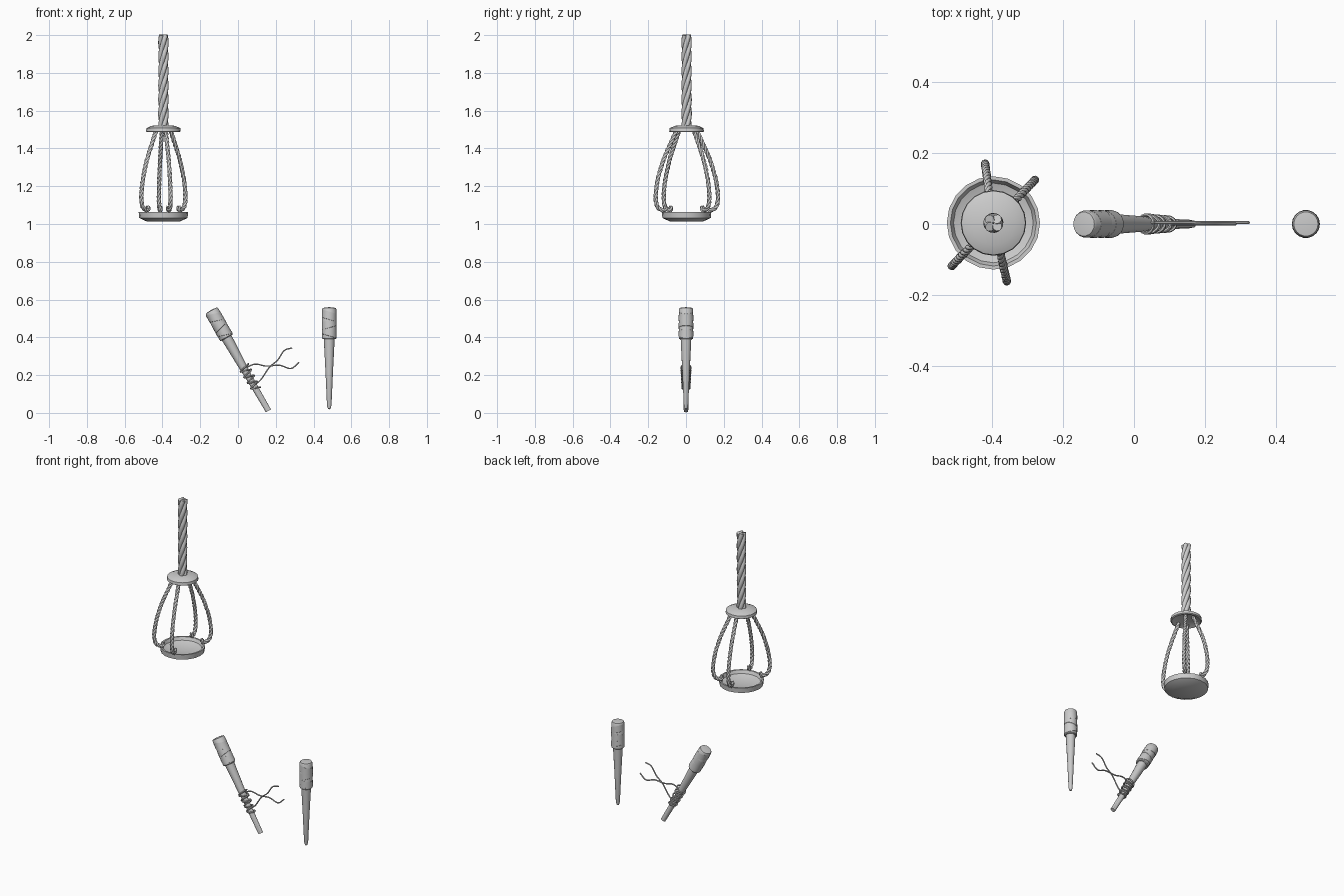
import bpy, bmesh, math
from mathutils import Vector, Matrix

if "Cube" in bpy.data.objects:
    bpy.data.objects.remove(bpy.data.objects["Cube"])


def finish(ob, angle=40):
    bpy.ops.object.select_all(action='DESELECT')
    ob.select_set(True)
    bpy.context.view_layer.objects.active = ob
    bpy.ops.object.shade_smooth_by_angle(angle=math.radians(angle))
    return ob


def lathe(name, profile, sides=20, mat=Matrix(), shear=0.0):
    """Spin (radius, z) points around z; a radius of 0 closes the end."""
    bm = bmesh.new()
    rings = []
    for r, z in profile:
        if r == 0:
            rings.append([bm.verts.new((0, 0, z))] * sides)
        else:
            rings.append([bm.verts.new((r * math.cos(a), r * math.sin(a), z + shear * r * math.cos(a)))
                          for a in (2 * math.pi * i / sides for i in range(sides))])
    for a, b in zip(rings, rings[1:]):
        for i in range(sides):
            j = (i + 1) % sides
            bm.faces.new(list(dict.fromkeys((a[i], a[j], b[j], b[i]))))
    bmesh.ops.recalc_face_normals(bm, faces=bm.faces)
    bm.transform(mat)
    me = bpy.data.meshes.new(name)
    bm.to_mesh(me)
    bm.free()
    ob = bpy.data.objects.new(name, me)
    bpy.context.collection.objects.link(ob)
    return finish(ob)


def smooth_path(pts, steps=10):
    """Catmull-Rom spline through the points."""
    p = [Vector(q) for q in pts]
    p = [2 * p[0] - p[1]] + p + [2 * p[-1] - p[-2]]
    out = []
    for i in range(1, len(p) - 2):
        a, b, c, d = p[i - 1:i + 3]
        for s in range(steps):
            t = s / steps
            out.append(0.5 * (2 * b + (c - a) * t + (2 * a - 5 * b + 4 * c - d) * t * t
                              + (3 * b - a - 3 * c + d) * t ** 3))
    return out + [p[-2]]


def tubes(name, paths, radius, mat=Matrix(), res=2):
    cu = bpy.data.curves.new(name, 'CURVE')
    cu.dimensions = '3D'
    cu.bevel_depth = radius
    cu.bevel_resolution = res
    cu.use_fill_caps = True
    for path in paths:
        sp = cu.splines.new('POLY')
        sp.points.add(len(path) - 1)
        for pt, co in zip(sp.points, path):
            pt.co = (*(mat @ co), 1)
    ob = bpy.data.objects.new(name, cu)
    bpy.context.collection.objects.link(ob)
    bpy.ops.object.select_all(action='DESELECT')
    ob.select_set(True)
    bpy.context.view_layer.objects.active = ob
    bpy.ops.object.convert(target='MESH')
    return finish(bpy.context.object, 50)


def rope(name, path, side, strands, offset, radius, pitch, mat=Matrix()):
    """Twist several strands around a path lying in a plane with normal 'side'."""
    out = [[] for _ in range(strands)]
    dist = 0
    for i, p in enumerate(path):
        if i:
            dist += (p - path[i - 1]).length
        tan = (path[min(i + 1, len(path) - 1)] - path[max(i - 1, 0)]).normalized()
        nrm = side.cross(tan)
        for k in range(strands):
            a = 2 * math.pi * (k / strands + dist / pitch)
            out[k].append(p + offset * (nrm * math.cos(a) + side * math.sin(a)))
    return tubes(name, out, radius, mat)


# hanging lantern frame
hang = Matrix.Translation((-0.395, 0.003, 0))
rope("hanging_rope", [Vector((0, 0, 1.51 + 0.49 * i / 48)) for i in range(49)],
     Vector((0, 1, 0)), 4, 0.0145, 0.0135, 0.30, hang)
lathe("lantern_cap", [(0, 1.522), (0.062, 1.52), (0.09, 1.507), (0.092, 1.490), (0.085, 1.486),
                      (0.06, 1.497), (0, 1.50)], 20, hang)
lathe("lantern_dish", [(0, 1.012), (0.085, 1.012), (0.128, 1.032), (0.131, 1.064), (0.121, 1.064),
                       (0.112, 1.045), (0.08, 1.034), (0, 1.03)], 20, hang)

# four bowed rope arms hooked over the dish rim
arm = smooth_path([(0.055, 0, 1.495), (0.085, 0, 1.43), (0.125, 0, 1.34), (0.155, 0, 1.24),
                   (0.168, 0, 1.15), (0.16, 0, 1.095), (0.135, 0, 1.074), (0.118, 0, 1.075),
                   (0.114, 0, 1.094)], 9)
for i, ang in enumerate((98, 46, 283, 226)):
    m = hang @ Matrix.Rotation(math.radians(ang), 4, 'Z')
    rope(f"lantern_arm_{i + 1}", arm, Vector((0, 1, 0)), 3, 0.0058, 0.0064, 0.075, m)


def torch(name, m, shaft, head, top):
    """Tapered handle with a cloth-wrapped head of overlapping slanted bands."""
    lathe(name + "_handle", shaft, 14, m)
    lathe(name + "_head", [(0, head), (0.034, head), (0.038, head + 0.004), (0.038, top - 0.012),
                           (0.034, top - 0.004), (0, top)], 18, m)
    n = 3
    h = (top - head - 0.04) / n
    for i in range(n):
        z = head + 0.016 + i * h
        lathe(f"{name}_wrap_{i + 1}", [(0.037, z), (0.0395, z + 0.002), (0.0385, z + h), (0.036, z + h)],
              18, m, 0.3 if i % 2 else -0.3)


# upright torch
up = Matrix.Translation((0.483, 0, 0))
torch("upright_torch", up, [(0, 0.018), (0.007, 0.022), (0.012, 0.04), (0.020, 0.22), (0.029, 0.395),
                            (0, 0.40)], 0.39, 0.56)

# leaning torch
lean = Matrix.Translation((0.158, 0, 0.009)) @ Matrix.Rotation(math.radians(-29.3), 4, 'Y')
torch("leaning_torch", lean, [(0, 0), (0.012, 0), (0.017, 0.2), (0.022, 0.28), (0.029, 0.45),
                              (0, 0.455)], 0.445, 0.615)
# splint rod bound beside the handle
lathe("handle_splint", [(0, 0.0), (0.011, 0.0), (0.011, 0.27), (0, 0.27)], 10,
      lean @ Matrix.Translation((0.008, 0, 0)))

# crossed cord binding
coils = []
for s in (1, -1):
    coils.append([Vector((0.004 + (0.023 + 0.006 * t) * math.cos(s * 8 * math.pi * t),
                          (0.020 + 0.006 * t) * math.sin(s * 8 * math.pi * t), 0.13 + 0.14 * t))
                  for t in (i / 72 for i in range(73))])
tubes("cord_binding", coils, 0.0045, lean, 1)

# loose cord tails
tubes("cord_tails", [
    smooth_path([(0.075, 0, 0.14), (0.12, 0, 0.175), (0.165, 0, 0.24), (0.21, 0, 0.28),
                 (0.245, 0, 0.33), (0.287, 0, 0.344)]),
    smooth_path([(0.035, 0.004, 0.235), (0.09, 0.004, 0.258), (0.15, 0.004, 0.248),
                 (0.22, 0.004, 0.252), (0.28, 0.004, 0.235), (0.323, 0.004, 0.268)]),
], 0.004, res=1)
